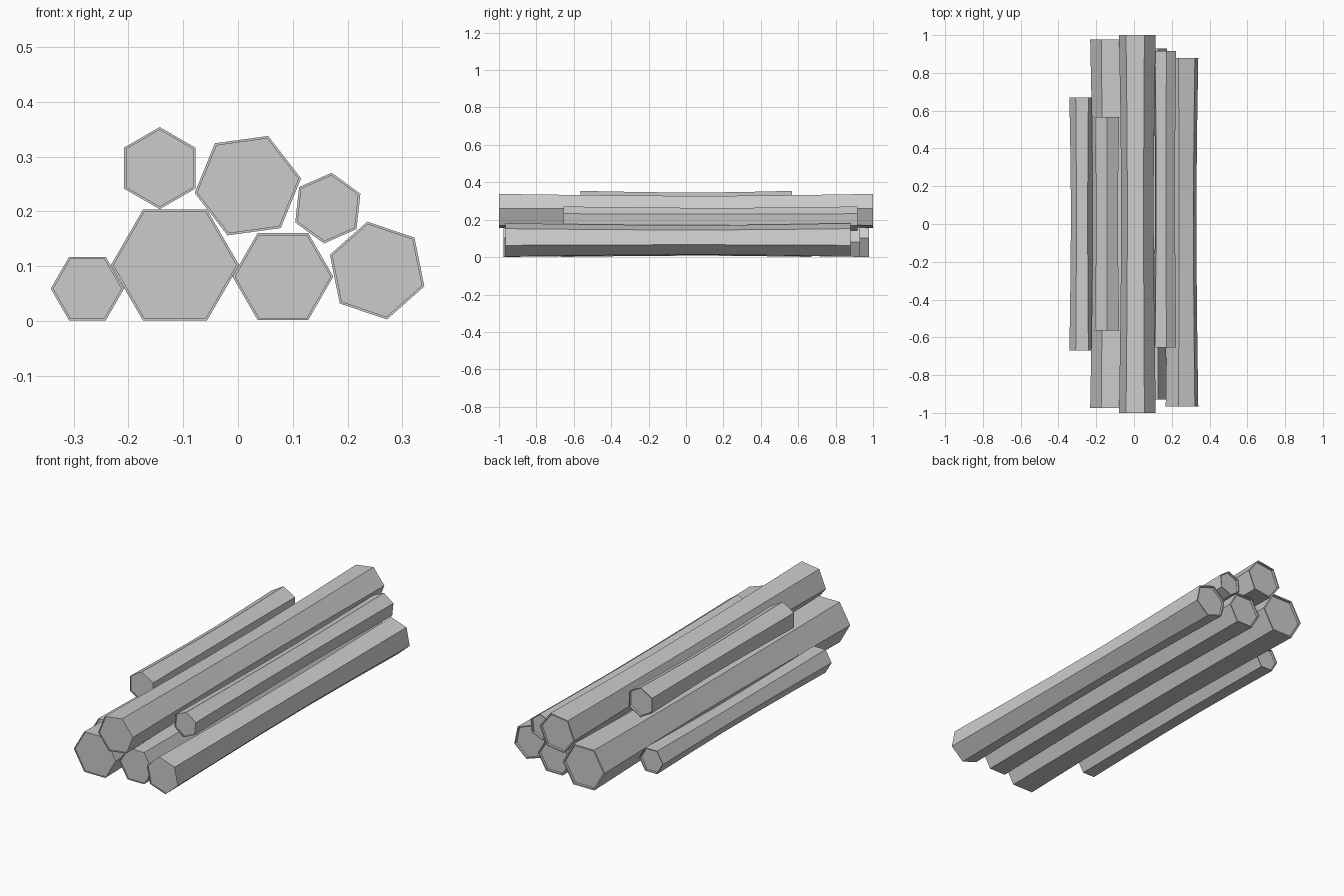
import bpy
import bmesh
from math import cos, sin, radians

default = bpy.data.objects.get("Cube")
if default:
    bpy.data.objects.remove(default, do_unlink=True)

grey = bpy.data.materials.new("plain_grey")
grey.use_nodes = True
grey.diffuse_color = (0.6, 0.6, 0.6, 1)
grey.node_tree.nodes["Principled BSDF"].inputs["Base Color"].default_value = (0.6, 0.6, 0.6, 1)

# Waist profile: position along the log (0 front, 1 back), radius factor
WAIST = [(0, 1), (0.2, 0.94), (0.4, 0.895), (0.6, 0.885), (0.8, 0.93), (1, 1)]


def log(name, x, z, radius, turn, front, back):
    """Six-sided log, slimmer in the middle, with a rimmed end at each side."""
    bm = bmesh.new()

    def ring(y, r):
        angles = [radians(turn + 60 * i) for i in range(6)]
        return [bm.verts.new((x + r * cos(a), y, z + r * sin(a))) for a in angles]

    rings = [ring(front + t * (back - front), radius * s) for t, s in WAIST]
    # Thin rims with sunken end faces
    lip = radius - 0.005
    rings = ([ring(front + 0.004, lip), ring(front, lip)] + rings
             + [ring(back, radius * 0.93), ring(back - 0.012, radius * 0.93)])
    for a, b in zip(rings, rings[1:]):
        for i in range(6):
            j = (i + 1) % 6
            bm.faces.new((a[i], a[j], b[j], b[i]))
    bm.faces.new(rings[0])
    bm.faces.new(rings[-1])
    bmesh.ops.recalc_face_normals(bm, faces=bm.faces)
    mesh = bpy.data.meshes.new(name)
    bm.to_mesh(mesh)
    bm.free()
    mesh.materials.append(grey)
    bpy.context.collection.objects.link(bpy.data.objects.new(name, mesh))


# Bottom row
log("bottom_log_small", -0.275, 0.059, 0.067, 0, -0.67, 0.67)
log("bottom_log_large", -0.115, 0.102, 0.117, 0, -0.975, 0.978)
log("bottom_log_middle", 0.082, 0.081, 0.092, 0, -0.93, 0.93)
log("bottom_log_end", 0.254, 0.092, 0.091, -18.6, -0.965, 0.88)
# Upper row
log("top_log_large", 0.018, 0.247, 0.098, 7.8, -1, 1)
log("top_log_slim", 0.164, 0.206, 0.065, 23.8, -0.655, 0.917)
log("top_log_short", -0.143, 0.279, 0.075, 30, -0.563, 0.566)
